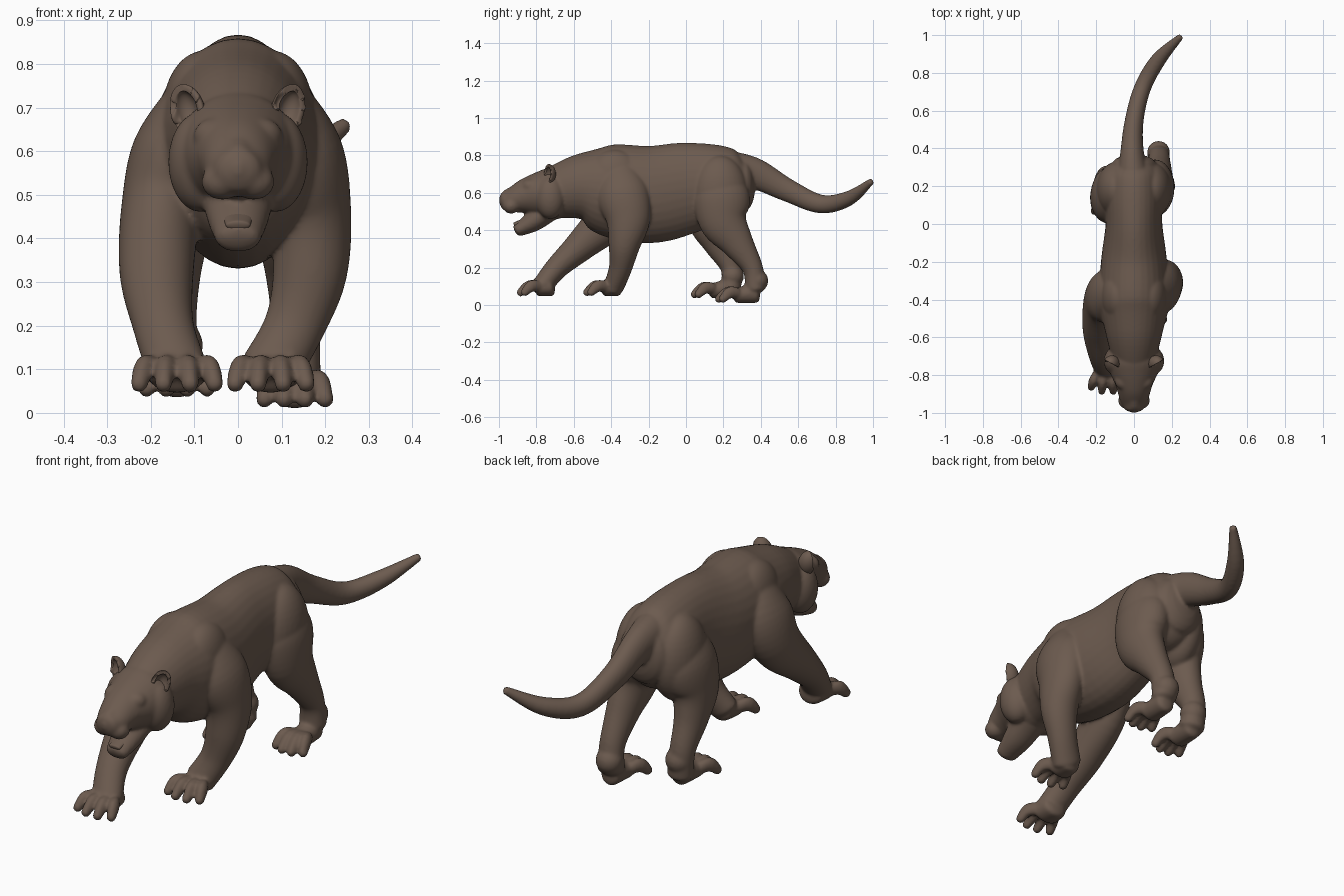
import bpy
import bmesh
import math
from mathutils import Vector, Matrix

cube = bpy.data.objects.get("Cube")
if cube:
    bpy.data.objects.remove(cube, do_unlink=True)

fur = bpy.data.materials.new("brown_fur")
fur.use_nodes = True
colour = (.15, .104, .078, 1)
fur.diffuse_color = colour
shader = fur.node_tree.nodes["Principled BSDF"]
shader.inputs["Base Color"].default_value = colour
shader.inputs["Roughness"].default_value = .8


def spline(points, steps):
    """Smooth interpolation through points of any dimension."""
    points = [Vector(p) for p in points]
    last = len(points) - 1
    out = []
    for i in range(last):
        before, start = points[max(i - 1, 0)], points[i]
        end, after = points[i + 1], points[min(i + 2, last)]
        leave, arrive = (end - before) / 2, (after - start) / 2
        for step in range(steps):
            t = step / steps
            ease = t * t * (3 - 2 * t)
            out.append(start.lerp(end, ease) + leave * t * (1 - t) ** 2 - arrive * t * t * (1 - t))
    out.append(points[last])
    return out


def tube(bm, sections, steps=6, sides=32, dome=.5):
    """Loft ellipses (x, y, z, side radius, depth radius) with domed ends."""
    rows = spline(sections, steps)
    last = len(rows) - 1
    rings = []
    for i, row in enumerate(rows):
        ahead, behind = rows[min(i + 1, last)], rows[max(i - 1, 0)]
        along = (Vector(ahead[:3]) - Vector(behind[:3])).normalized()
        rings.append((Vector(row[:3]), along, row[3], row[4]))

    def cap(ring, sign):
        centre, along, wide, deep = ring
        reach = sign * dome * min(wide, deep)
        arcs = [math.pi / 2 * k / 5 for k in range(1, 5)]
        return [(centre + along * reach * math.sin(a), along, wide * math.cos(a), deep * math.cos(a))
                for a in arcs]

    rings = cap(rings[0], -1)[::-1] + rings + cap(rings[-1], 1)
    angles = [math.tau * k / sides for k in range(sides)]
    loops = []
    for centre, along, wide, deep in rings:
        side = (Vector((1, 0, 0)) - along * along.x).normalized()
        depth = along.cross(side)
        loops.append([bm.verts.new(centre + side * wide * math.cos(a) + depth * deep * math.sin(a))
                      for a in angles])
    for low, high in zip(loops, loops[1:]):
        for k in range(sides):
            bm.faces.new((low[k - 1], low[k], high[k], high[k - 1]))
    bm.faces.new(loops[0][::-1])
    bm.faces.new(loops[-1])


def central_tube(bm, rows):
    """Loft on the middle plane from (y, z, half width, half height)."""
    tube(bm, [(0, *row) for row in rows])


def ball(bm, centre, radii):
    matrix = Matrix.Translation(centre) @ Matrix.Diagonal((*radii, 1))
    bmesh.ops.create_uvsphere(bm, u_segments=32, v_segments=20, radius=1, matrix=matrix)


def ball_pair(bm, centre, radii):
    x, y, z = centre
    for side in (-x, x):
        ball(bm, (side, y, z), radii)


def leg(bm, side, girths, depths, foot, bulge):
    """Loft a leg; its path bows outward between a fixed root and the foot."""
    root = .09
    sections = []
    for i, ((z, wide, deep), y) in enumerate(zip(girths, depths)):
        t = i / (len(girths) - 1)
        x = root + (foot - root) * t + bulge * math.sin(math.pi * t)
        sections.append((side * x, y, z, wide, deep))
    tube(bm, sections)


def paw(bm, x, y, z, spread, length):
    """Sloping pad with a fan of knuckled toes pointing forward."""
    tube(bm, [(x, y, z + .015, spread * .85, .055), (x, y - length, z, spread * .9, .04)])
    front = y - length
    for u in (-1, -.35, .35, 1):
        reach = .1 - .025 * u * u
        fan = x + u * spread
        tube(bm, [(x + u * spread * .7, front, z + .015, .024, .03),
                  (fan, front - reach / 2, z + .016, .024, .032),
                  (fan + u * .012, front - reach, z - .02, .02, .022)], sides=14, dome=.9)


def finish(bm, name):
    bmesh.ops.recalc_face_normals(bm, faces=bm.faces)
    mesh = bpy.data.meshes.new(name)
    bm.to_mesh(mesh)
    bm.free()
    mesh.materials.append(fur)
    mesh.shade_smooth()
    obj = bpy.data.objects.new(name, mesh)
    bpy.context.collection.objects.link(obj)
    return obj


body = bmesh.new()

# Torso, neck, shoulder blades and haunches
central_tube(body, [(-.7, .6, .12, .14), (-.56, .63, .155, .18), (-.42, .615, .185, .245),
                    (-.2, .59, .175, .26), (0, .625, .15, .245), (.15, .645, .15, .215),
                    (.26, .64, .14, .185), (.31, .64, .12, .14)])
ball_pair(body, (.08, -.38, .68), (.095, .15, .15))
ball_pair(body, (.09, .18, .6), (.11, .15, .2))

# Tail
tube(body, [(0, .2, .72, .1, .11), (-.01, .36, .705, .065, .085), (0, .54, .615, .05, .062),
            (.045, .72, .54, .045, .05), (.13, .87, .57, .04, .04), (.245, .99, .66, .018, .018)])

# Head, with a deep squared muzzle
central_tube(body, [(-.64, .6, .12, .125), (-.72, .595, .14, .14), (-.79, .59, .125, .12),
                    (-.86, .58, .095, .095), (-.93, .56, .075, .066), (-.97, .555, .055, .052)])
central_tube(body, [(-.8, .66, .06, .035), (-.88, .635, .035, .025), (-.965, .59, .03, .024)])
ball(body, (0, -.97, .56), (.032, .03, .042))

# Brows, eyelids, lips and cheeks
ball_pair(body, (.05, -.83, .635), (.052, .05, .042))
ball_pair(body, (.062, -.87, .59), (.03, .03, .022))
ball_pair(body, (.036, -.935, .53), (.048, .045, .042))
ball_pair(body, (.085, -.725, .575), (.075, .08, .115))

# Lower jaw
central_tube(body, [(-.74, .5, .085, .06), (-.82, .445, .07, .055), (-.9, .4, .052, .035)])

# Front legs: the left one is planted, the right one reaches forward
front = [(.74, .06, .09), (.6, .1, .14), (.46, .092, .12), (.32, .085, .085), (.2, .07, .062), (.1, .07, .055)]
leg(body, 1, front, [-.37, -.34, -.31, -.33, -.35, -.385], .075, .088)
leg(body, -1, front, [-.39, -.38, -.42, -.56, -.69, -.77], .14, .07)
paw(body, .075, -.375, .085, .07, .06)
paw(body, -.14, -.73, .085, .075, .06)

# Hind legs: the left one trails, the right one steps under the body
hind = [(.7, .07, .1), (.58, .1, .15), (.45, .09, .13), (.33, .07, .088), (.2, .056, .056), (.09, .06, .055)]
leg(body, 1, hind, [.18, .19, .2, .275, .355, .37], .13, .018)
leg(body, -1, hind, [.18, .16, .14, .18, .24, .24], .14, .035)
for x, y, z in ((.13, .37, .05), (-.14, .24, .075)):
    ball(body, (x, y + .01, z + .08), (.06, .06, .06))
    paw(body, x, y, z, .058, .1)

# Fuse the overlapping volumes into one smooth skin
skin = finish(body, "body")
fuse = skin.modifiers.new("fuse", 'REMESH')
fuse.mode = 'VOXEL'
fuse.voxel_size = .0075
fuse.use_smooth_shade = True
soften = skin.modifiers.new("soften", 'SMOOTH')
soften.factor = .5
soften.iterations = 8

# Tongue
tongue = bmesh.new()
central_tube(tongue, [(-.8, .485, .04, .014), (-.86, .455, .036, .013), (-.915, .43, .028, .012)])
finish(tongue, "tongue")

# Ears: forward-facing cups
for name, side in (("ear_right", -1), ("ear_left", 1)):
    cup = bmesh.new()
    ball(cup, (0, 0, 0), (1, 1, 1))
    bmesh.ops.bisect_plane(cup, geom=cup.verts[:] + cup.edges[:] + cup.faces[:],
                           plane_co=(0, 0, 0), plane_no=(0, -1, 0), clear_outer=True)
    cup.transform(Matrix.Translation((side * .118, -.74, .695))
                  @ Matrix.Rotation(side * .5, 4, 'Z') @ Matrix.Rotation(side * .3, 4, 'Y')
                  @ Matrix.Diagonal((.042, .045, .06, 1)))
    ear = finish(cup, name)
    rim = ear.modifiers.new("rim", 'SOLIDIFY')
    rim.thickness = .016
    rim.offset = -1
    ear.modifiers.new("round_rim", 'SUBSURF').levels = 1
